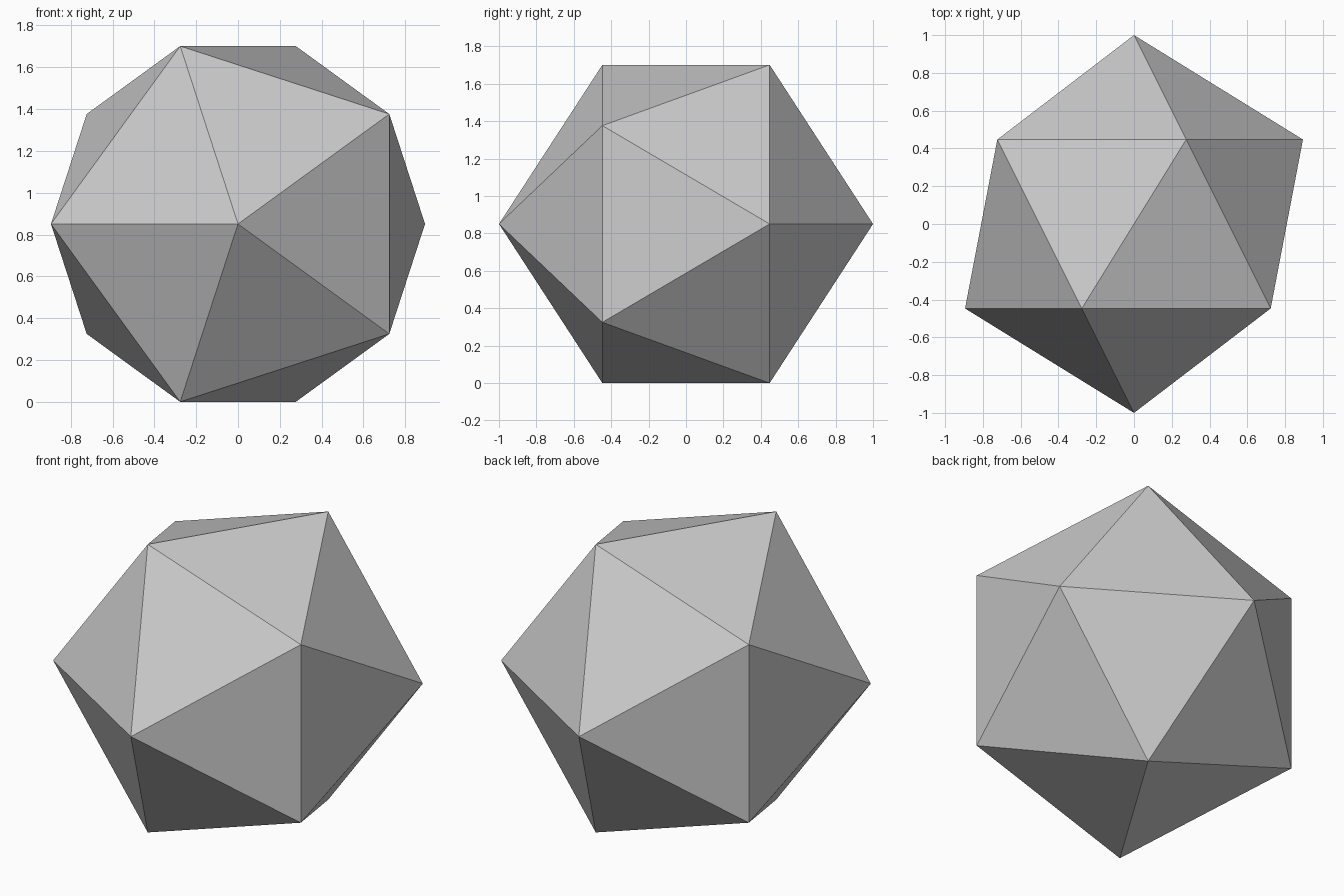
import bpy
import math

if "Cube" in bpy.data.objects:
    bpy.data.objects.remove(bpy.data.objects["Cube"])

# Die body: regular icosahedron with its five-fold axis along y,
# resting on an edge
half_height = 2 / math.sqrt(5) * math.sin(math.radians(72))
bpy.ops.mesh.primitive_ico_sphere_add(
    subdivisions=1, radius=1,
    location=(0, 0, half_height),
    rotation=(math.radians(-90), 0, 0))
die = bpy.context.object
die.name = "twenty_sided_die"
bpy.ops.object.transform_apply(location=True, rotation=True, scale=True)
bpy.ops.object.shade_flat()
